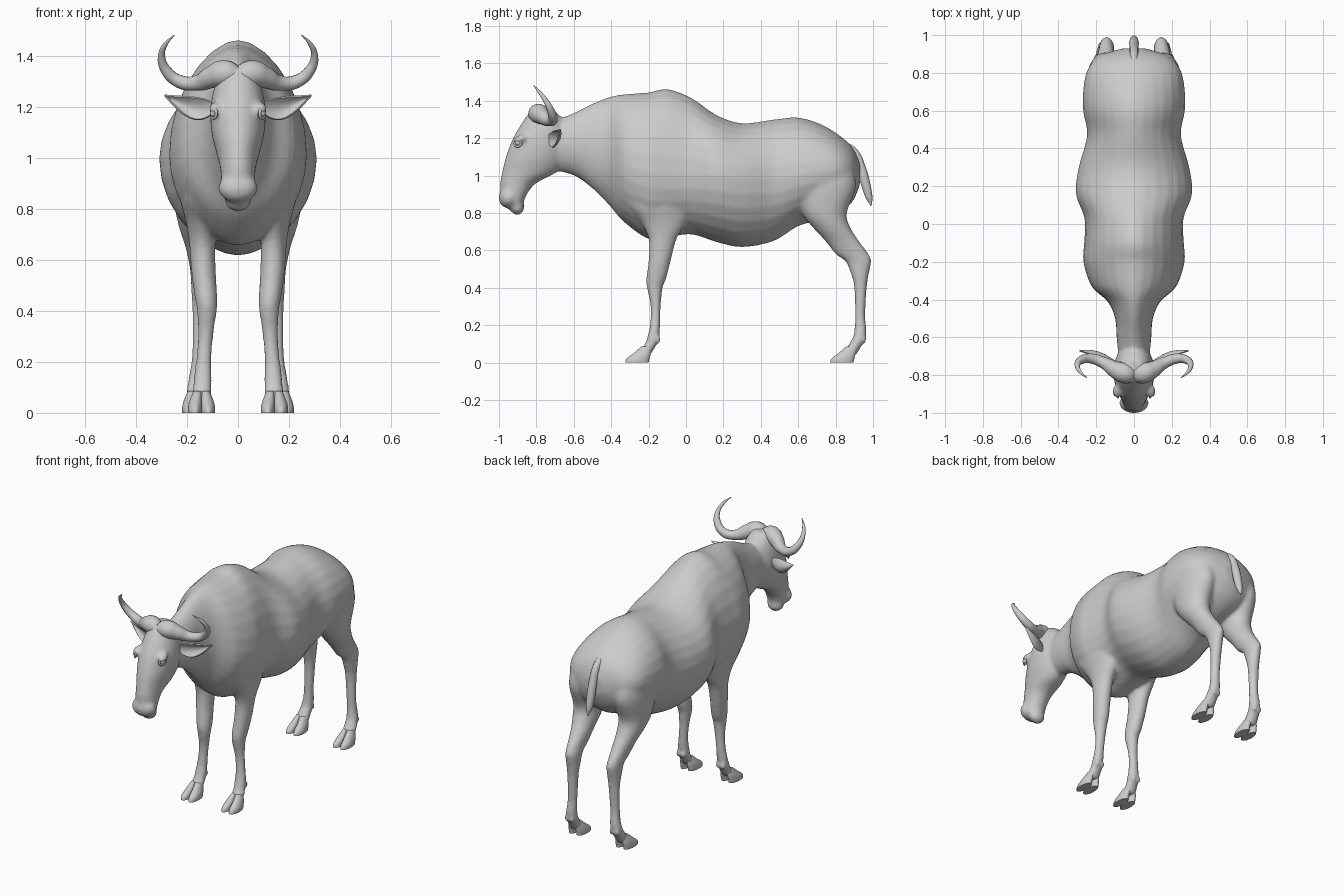
import bpy
import bmesh
from math import cos, sin, pi
from mathutils import Matrix, Vector

default_cube = bpy.data.objects.get("Cube")
if default_cube:
    bpy.data.objects.remove(default_cube, do_unlink=True)

hide = bpy.data.materials.new("plain_grey")
hide.use_nodes = True
GREY = (0.6, 0.6, 0.6, 1)
hide.diffuse_color = GREY
hide.node_tree.nodes["Principled BSDF"].inputs["Base Color"].default_value = GREY


def smooth_rows(rows, steps=4):
    """Catmull-Rom interpolation through the stations."""
    rows = [Vector(r) for r in rows]
    result = []
    for i in range(len(rows) - 1):
        b, c = rows[i], rows[i + 1]
        a = rows[max(i - 1, 0)]
        d = rows[min(i + 2, len(rows) - 1)]
        for k in range(steps):
            t = k / steps
            result.append(b + (c - a) * (t / 2)
                          + (a * 2 - b * 5 + c * 4 - d) * (t * t / 2)
                          + (b * 3 - a - c * 3 + d) * (t ** 3 / 2))
    return result + [rows[-1]]


def add_loft(bm, rows, along, side=1, taper=1.0, segments=28):
    """Rows hold: station, low, high, widest level, half width, centre x."""
    rings = []
    for station, low, high, mid, half, centre in smooth_rows(rows):
        ring = []
        for k in range(segments):
            a = 2 * pi * k / segments
            x = side * (centre + half * cos(a) * abs(cos(a)) ** (taper - 1))
            reach = high - mid if sin(a) > 0 else mid - low
            v = mid + reach * sin(a)
            ring.append(bm.verts.new((x, station, v) if along == "Y" else (x, v, station)))
        rings.append(ring)
    for r, s in zip(rings, rings[1:]):
        for k in range(segments):
            n = (k + 1) % segments
            bm.faces.new((r[k], r[n], s[n], s[k]))
    bm.faces.new(rings[0])
    bm.faces.new(rings[-1])


def add_blob(bm, centre, radii, tilt=0):
    matrix = Matrix.Translation(centre) @ Matrix.Rotation(tilt, 4, "X") @ Matrix.Diagonal((*radii, 1))
    bmesh.ops.create_uvsphere(bm, u_segments=24, v_segments=16, radius=1, matrix=matrix)


def finish(obj):
    """Apply modifiers, give colour and smooth shading."""
    bpy.ops.object.select_all(action="DESELECT")
    obj.select_set(True)
    bpy.context.view_layer.objects.active = obj
    bpy.ops.object.convert(target="MESH")
    obj.data.materials.clear()
    obj.data.materials.append(hide)
    bpy.ops.object.shade_smooth_by_angle(angle=pi / 3)


def make_object(name, bm):
    bmesh.ops.recalc_face_normals(bm, faces=bm.faces)
    mesh = bpy.data.meshes.new(name)
    bm.to_mesh(mesh)
    bm.free()
    obj = bpy.data.objects.new(name, mesh)
    bpy.context.collection.objects.link(obj)
    return obj


def make_tube(name, points, side=1):
    """Tapering tube; points hold x, y, z and radius."""
    curve = bpy.data.curves.new(name, "CURVE")
    curve.dimensions = "3D"
    curve.bevel_depth = 1
    curve.bevel_resolution = 5
    curve.use_fill_caps = True
    spline = curve.splines.new("BEZIER")
    spline.resolution_u = 8
    spline.radius_interpolation = "CARDINAL"
    spline.bezier_points.add(len(points) - 1)
    for p, (x, y, z, radius) in zip(spline.bezier_points, points):
        p.co = (side * x, y, z)
        p.radius = radius
        p.handle_left_type = p.handle_right_type = "AUTO"
    obj = bpy.data.objects.new(name, curve)
    bpy.context.collection.objects.link(obj)
    finish(obj)


# Trunk and neck: y, bottom, top, widest height, half width
TRUNK = [(-.72, 1.03, 1.29, 1.17, .08), (-.6, 1, 1.335, 1.16, .092),
         (-.5, .93, 1.385, 1.15, .1), (-.41, .84, 1.42, 1.1, .14),
         (-.33, .75, 1.435, 1.05, .225), (-.2, .66, 1.445, 1.02, .268),
         (-.1, .67, 1.463, 1, .264), (.03, .685, 1.415, 1, .262),
         (.16, .645, 1.325, 1, .308), (.3, .617, 1.28, .98, .293),
         (.47, .65, 1.3, .98, .248), (.6, .73, 1.31, 1, .27),
         (.72, .76, 1.275, 1.02, .268), (.82, .8, 1.215, 1.03, .245),
         (.89, .86, 1.15, 1.02, .18), (.93, .95, 1.07, 1, .06)]
# Head: z, front, back, half width
HEAD = [(1.36, -.82, -.72, .05), (1.3, -.865, -.66, .085), (1.2, -.925, -.63, .108),
        (1.1, -.963, -.64, .104), (1.02, -.983, -.69, .085), (.96, -.993, -.8, .07),
        (.9, -.99, -.85, .065), (.85, -.98, -.87, .06)]
# Legs: z, front, back, centre x, half width
FRONT_LEG = [(.98, -.3, 0, .16, .08), (.85, -.31, .02, .155, .075), (.75, -.24, 0, .145, .06),
             (.66, -.2, -.05, .14, .051), (.55, -.2, -.08, .135, .048),
             (.45, -.212, -.105, .125, .044), (.4, -.209, -.125, .122, .039),
             (.3, -.189, -.135, .127, .03), (.2, -.193, -.138, .135, .031),
             (.14, -.206, -.143, .138, .036), (.1, -.22, -.155, .14, .037), (.04, -.26, -.19, .143, .042)]
HIND_LEG = [(1.1, .62, .87, .14, .1), (.95, .57, .91, .155, .1), (.8, .62, .86, .16, .086),
            (.72, .68, .88, .157, .072), (.65, .745, .925, .15, .056), (.58, .8, .977, .147, .044),
            (.54, .853, .991, .145, .041), (.47, .883, .977, .145, .038), (.4, .9, .967, .146, .033),
            (.25, .903, .958, .15, .029), (.17, .9, .966, .155, .033),
            (.12, .885, .955, .16, .037), (.04, .83, .91, .165, .042)]


def upright(rows):
    return [(z, f, b, (f + b) / 2, half, x) for z, f, b, x, half in rows]


# Fused body: trunk, head, muzzle, chin, brows and legs
body = bmesh.new()
add_loft(body, [(*row, 0) for row in TRUNK], "Y", taper=1.15)
add_loft(body, upright([(z, f, b, 0, half) for z, f, b, half in HEAD]), "Z")
add_blob(body, (0, -.948, .882), (.078, .054, .058))
add_blob(body, (0, -.905, .835), (.052, .04, .046), .3)
for side in (1, -1):
    add_loft(body, upright(FRONT_LEG), "Z", side)
    add_loft(body, upright(HIND_LEG), "Z", side)
    add_blob(body, (side * .088, -.885, 1.195), (.026, .04, .022), .4)
    for x, y in ((.14, -.15), (.158, .95)):
        for toe in (-.018, .018):
            add_blob(body, (side * (x + toe), y, .125), (.014, .016, .024), .4)
body_obj = make_object("body", body)
remesh = body_obj.modifiers.new("fuse", "REMESH")
remesh.mode = "VOXEL"
remesh.voxel_size = .011
soften = body_obj.modifiers.new("soften", "SMOOTH")
soften.factor = .5
soften.iterations = 6
finish(body_obj)

HORN = [(.0, -.8, 1.315, .04), (.05, -.79, 1.33, .054), (.1, -.77, 1.318, .045),
        (.16, -.735, 1.294, .031), (.23, -.712, 1.3, .026), (.283, -.722, 1.345, .021),
        (.3, -.75, 1.4, .014), (.285, -.783, 1.445, .009), (.25, -.814, 1.482, .002)]
for side, label in ((1, "left"), (-1, "right")):
    make_tube(label + "_horn", HORN, side)

    # Cupped leaf-shaped ear
    ear = bmesh.new()
    base, tip = Vector((.09, -.735, 1.195)), Vector((.288, -.672, 1.246))
    grid = []
    for i in range(11):
        t = i / 10
        spine = base.lerp(tip, t) - Vector((0, 0, .022 * sin(pi * t)))
        half = .012 * (1 - t) + .036 * sin(pi * t ** .8)
        row = []
        for j in range(7):
            s = j / 3 - 1
            cup = Vector((0, .024 * (1 - s * s) * sin(pi * t), s * half))
            point = spine + cup
            row.append(ear.verts.new((side * point.x, point.y, point.z)))
        grid.append(row)
    for low, high in zip(grid, grid[1:]):
        for j in range(6):
            ear.faces.new((low[j], low[j + 1], high[j + 1], high[j]))
    ear_obj = make_object(label + "_ear", ear)
    shell = ear_obj.modifiers.new("thickness", "SOLIDIFY")
    shell.thickness = .008
    shell.offset = 0
    finish(ear_obj)

    # Eyeball with lid ring
    eye = bmesh.new()
    add_blob(eye, (side * .092, -.897, 1.175), (.018, .018, .016))
    finish(make_object(label + "_eye", eye))
    turn = Vector((side, -.55, 0)).to_track_quat("Z", "Y").to_euler()
    bpy.ops.mesh.primitive_torus_add(location=(side * .095, -.9, 1.175), rotation=turn,
                                     major_radius=.02, minor_radius=.006,
                                     major_segments=24, minor_segments=8)
    bpy.context.object.name = label + "_eyelid"
    finish(bpy.context.object)

    # Cloven hooves: two pointed toes per foot
    for foot, x, front in (("front", .143, -.325), ("hind", .166, .77)):
        hoof = bmesh.new()
        for toe in (-.026, .026):
            rows = [(z, front + f, front + b, x + toe * spread, half) for z, f, b, spread, half in
                    ((0, .0, .125, 1, .027), (.022, .008, .13, 1, .027),
                     (.05, .045, .137, .85, .024), (.085, .085, .14, .6, .016))]
            add_loft(hoof, upright(rows), "Z", side)
        finish(make_object(label + "_" + foot + "_hoof", hoof))

make_tube("tail", [(0, .85, 1.165, .018), (0, .9, 1.125, .022), (0, .938, 1.04, .024),
                   (0, .962, .95, .025), (0, .98, .88, .018), (0, .991, .84, .005)])
